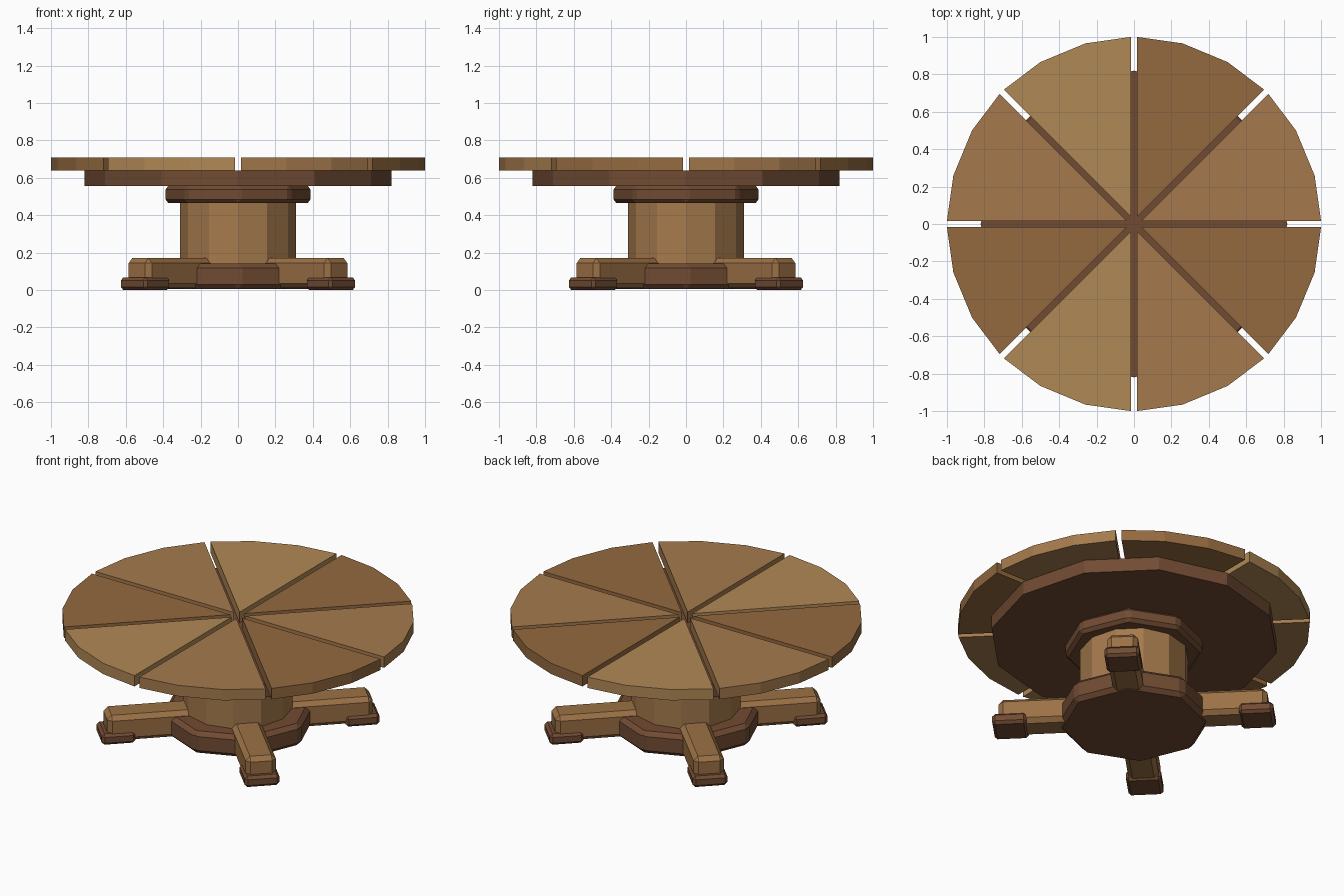
import bpy, bmesh
from math import sin, cos, pi
from mathutils import Matrix, Vector

if "Cube" in bpy.data.objects:
    bpy.data.objects.remove(bpy.data.objects["Cube"])


def material(name, rgb):
    m = bpy.data.materials.new(name)
    m.diffuse_color = (*rgb, 1)
    m.use_nodes = True
    m.node_tree.nodes["Principled BSDF"].inputs["Base Color"].default_value = m.diffuse_color
    return m


MID = material("mid_wood", (0.376, 0.194, 0.073))
DEEP = material("deep_wood", (0.296, 0.144, 0.051))
PALE = material("pale_wood", (0.434, 0.246, 0.089))
DARK = material("dark_wood", (0.165, 0.07, 0.032))
LEG = material("leg_wood", (0.33, 0.165, 0.06))


def finish(bm, name, mat, bevel=0):
    bmesh.ops.recalc_face_normals(bm, faces=bm.faces)
    if bevel:
        bmesh.ops.bevel(bm, geom=bm.edges[:], offset=bevel, segments=1,
                        affect='EDGES', clamp_overlap=True)
    me = bpy.data.meshes.new(name)
    bm.to_mesh(me)
    bm.free()
    me.materials.append(mat)
    ob = bpy.data.objects.new(name, me)
    bpy.context.collection.objects.link(ob)
    return ob


def prism(name, points, z0, z1, mat, bevel=0):
    """Extrude a flat outline from z0 to z1."""
    bm = bmesh.new()
    face = bm.faces.new([bm.verts.new((x, y, z0)) for x, y in points])
    ext = bmesh.ops.extrude_face_region(bm, geom=[face])["geom"]
    top = [v for v in ext if isinstance(v, bmesh.types.BMVert)]
    bmesh.ops.translate(bm, verts=top, vec=(0, 0, z1 - z0))
    return finish(bm, name, mat, bevel)


def ngon(n, r):
    return [(r * cos(2 * pi * i / n), r * sin(2 * pi * i / n)) for i in range(n)]


def bar(name, angle, r0, r1, width, z0, z1, mat, bevel):
    """Bevelled box running outward at an angle."""
    h = width / 2
    ob = prism(name, [(r0, -h), (r1, -h), (r1, h), (r0, h)], z0, z1, mat, bevel)
    ob.data.transform(Matrix.Rotation(angle, 4, 'Z'))


# Pedestal
prism("base", ngon(8, 0.435), 0.005, 0.142, DARK, 0.025)
prism("column", ngon(12, 0.31), 0.1, 0.49, MID)
prism("collar", ngon(8, 0.395), 0.465, 0.557, DARK, 0.02)
prism("under_top", ngon(12, 0.82), 0.557, 0.64, DARK)

# Diagonal legs with foot pads
for i in range(4):
    a = pi / 4 + i * pi / 2
    bar(f"leg_{i + 1}", a, 0.02, 0.765, 0.175, 0.01, 0.17, LEG, 0.026)
    bar(f"foot_{i + 1}", a, 0.605, 0.80, 0.2, 0.0, 0.068, DARK, 0.016)

# Tabletop wedges separated by straight gaps
GAP = 0.017
for i in range(8):
    a0, a1 = i * pi / 4, (i + 1) * pi / 4
    mid = (a0 + a1) / 2
    tip = GAP / sin(pi / 8)
    points = [
        (tip * cos(mid), tip * sin(mid)),
        (cos(a0) - GAP * sin(a0), sin(a0) + GAP * cos(a0)),
        (cos(a0 + pi / 12), sin(a0 + pi / 12)),
        (cos(a0 + pi / 6), sin(a0 + pi / 6)),
        (cos(a1) + GAP * sin(a1), sin(a1) - GAP * cos(a1)),
    ]
    prism(f"top_wedge_{i + 1}", points, 0.64, 0.708, (MID, DEEP, PALE)[i % 3])
